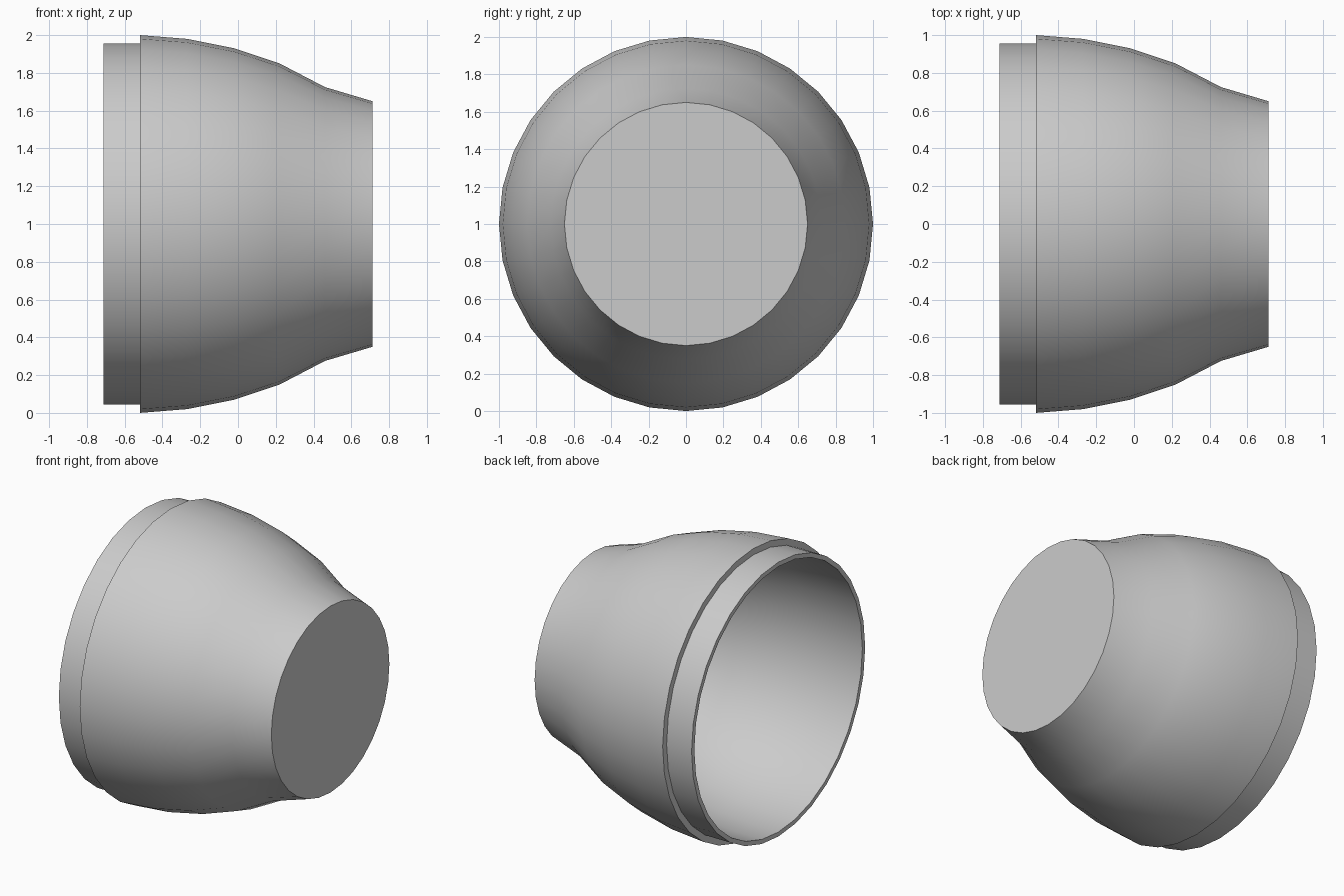
import bpy, bmesh, math

cube = bpy.data.objects.get("Cube")
if cube:
    bpy.data.objects.remove(cube, do_unlink=True)

SIDES = 32

grey = bpy.data.materials.new("light grey")
grey.use_nodes = True
colour = (0.6, 0.6, 0.6, 1)
grey.diffuse_color = colour
grey.node_tree.nodes["Principled BSDF"].inputs["Base Color"].default_value = colour

# Outer wall as (x, radius), from the shoulder to the flat end
wall = [(-0.52, 1.0), (-0.27, 0.98), (-0.02, 0.93),
        (0.22, 0.85), (0.46, 0.725), (0.712, 0.65)]
# The cavity repeats the wall at a smaller scale, measured from the shoulder
INNER = 0.925
START = wall[0][0]
cavity = [(START + (x - START) * INNER, r * INNER) for x, r in reversed(wall)]
# Open lip that stands out from the shoulder
lip = [(-0.712, INNER), (-0.712, 0.956), (START, 0.956)]

# Spin the profile around the x axis
bm = bmesh.new()
rings = []
angles = [2 * math.pi * i / SIDES for i in range(SIDES)]
for x, r in cavity + lip + wall:
    rings.append([bm.verts.new((x, r * math.sin(a), 1 + r * math.cos(a))) for a in angles])
for a, b in zip(rings, rings[1:]):
    for i in range(SIDES):
        j = (i + 1) % SIDES
        bm.faces.new((a[i], a[j], b[j], b[i]))

# Close the cup floor and the flat end
bm.faces.new(rings[0])
bm.faces.new(rings[-1])
bmesh.ops.recalc_face_normals(bm, faces=bm.faces)

mesh = bpy.data.meshes.new("tapered_cup")
bm.to_mesh(mesh)
bm.free()
mesh.materials.append(grey)
cup = bpy.data.objects.new("tapered_cup", mesh)
bpy.context.collection.objects.link(cup)
bpy.context.view_layer.objects.active = cup
cup.select_set(True)
bpy.ops.object.shade_smooth_by_angle(angle=math.radians(35))
